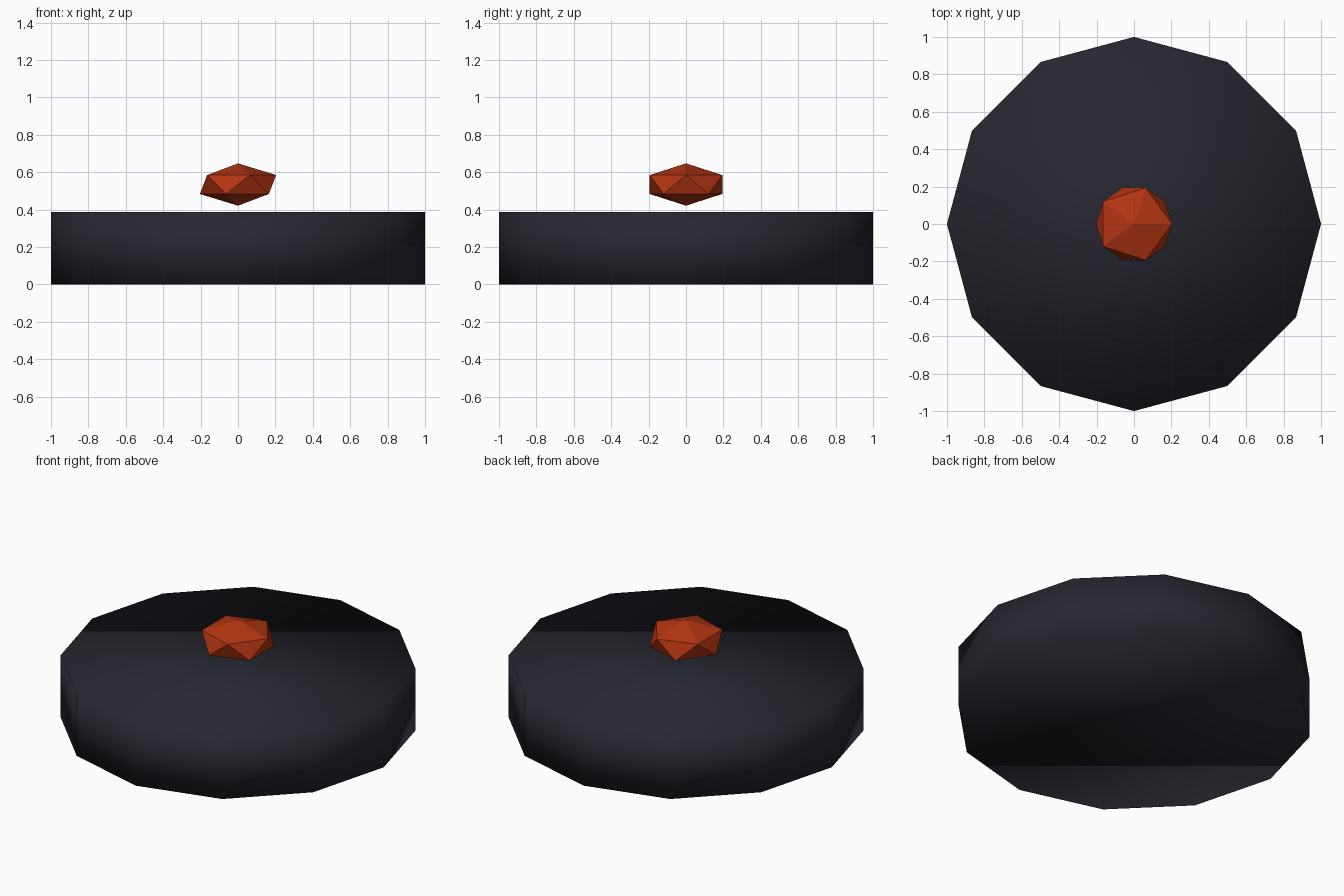
import bpy

if "Cube" in bpy.data.objects:
    bpy.data.objects.remove(bpy.data.objects["Cube"])


def material(name, rgb):
    m = bpy.data.materials.new(name)
    m.diffuse_color = (*rgb, 1)
    m.use_nodes = True
    m.node_tree.nodes["Principled BSDF"].inputs["Base Color"].default_value = m.diffuse_color
    return m


def finish(name, mat, smooth):
    ob = bpy.context.object
    ob.name = name
    ob.data.materials.append(mat)
    for p in ob.data.polygons:
        p.use_smooth = smooth
    return ob


# Twelve-sided dark base, smooth shaded all over
H = 0.387
bpy.ops.mesh.primitive_cylinder_add(vertices=12, radius=1, depth=H, location=(0, 0, H / 2))
finish("base_disc", material("charcoal", (0.02, 0.02, 0.03)), True)

# Flattened faceted gem floating above the base
bpy.ops.mesh.primitive_ico_sphere_add(subdivisions=1, radius=1, location=(0, 0, 0.534))
gem = finish("floating_gem", material("ember red", (0.45, 0.035, 0.006)), False)
gem.scale = (0.228, 0.228, 0.113)
